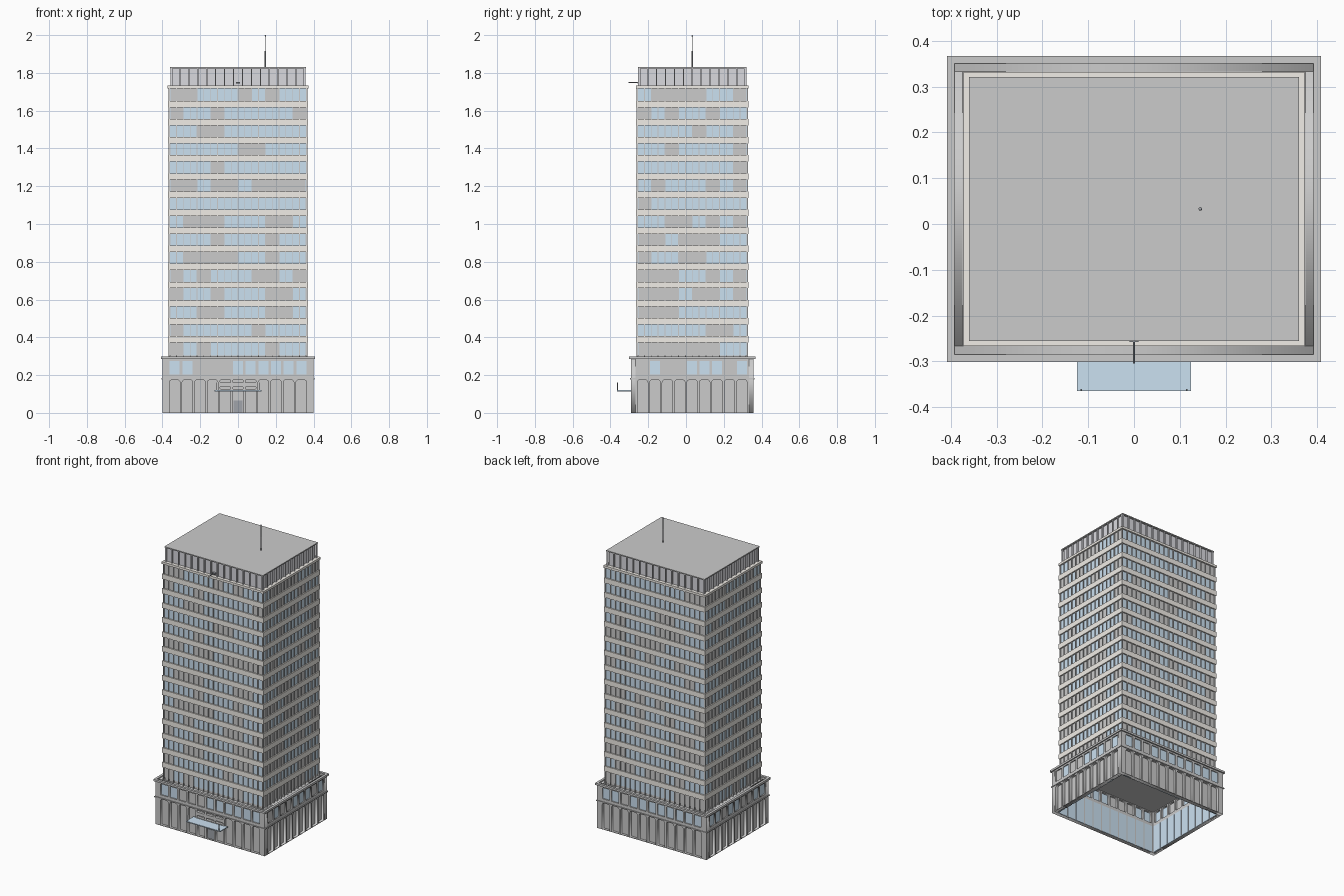
import bpy, bmesh, math, random
from mathutils import Matrix, Vector

if "Cube" in bpy.data.objects:
    bpy.data.objects.remove(bpy.data.objects["Cube"])

random.seed(7)
CY = 0.033                                   # building centre in y
T = Matrix.Translation


def material(name, rgb):
    m = bpy.data.materials.new(name)
    m.diffuse_color = (*rgb, 1)
    m.use_nodes = True
    m.node_tree.nodes["Principled BSDF"].inputs["Base Color"].default_value = m.diffuse_color
    return m


BLUE = material("blue_glass", (0.60, 0.75, 0.88))
STONE = material("pale_stone", (0.88, 0.85, 0.80))
DARK = material("dark_metal", (0.35, 0.37, 0.40))
LOUVRE = material("louvre_metal", (0.70, 0.70, 0.74))


def finish(name, bm, mat=None):
    me = bpy.data.meshes.new(name)
    bm.to_mesh(me)
    bm.free()
    ob = bpy.data.objects.new(name, me)
    bpy.context.collection.objects.link(ob)
    if mat:
        me.materials.append(mat)
    return ob


def box(bm, lo, hi, M=Matrix()):
    lo, hi = Vector(lo), Vector(hi)
    bmesh.ops.create_cube(bm, size=1, matrix=M @ T((lo + hi) / 2) @ Matrix.Diagonal((*(hi - lo), 1)))


def block(bm, hx, hy, z0, z1):
    box(bm, (-hx, CY - hy, z0), (hx, CY + hy, z1))


def sides(hx, hy):
    """Four wall frames: x along the wall, -y outward, origin on the wall face."""
    for k in range(4):
        half, d = ((hx, hy), (hy, hx))[k % 2]
        yield k, half, T((0, CY, 0)) @ Matrix.Rotation(k * math.pi / 2, 4, 'Z') @ T((0, -d, 0))


def ring(bm, hx, hy, depth, z0, z1):
    for k, half, M in sides(hx, hy):
        e = half if k % 2 == 0 else half - depth
        box(bm, (-e, 0, z0), (e, depth, z1), M)


def rounded(u, w, z0, z1, rb, rt):
    """Opening outline with rounded corners (radius 0 gives a square corner)."""
    pts = []
    for i, (sx, z, r) in enumerate([(1, z1, rt), (-1, z1, rt), (-1, z0, rb), (1, z0, rb)]):
        cx, cz = u + sx * (w / 2 - r), z + (r if z == z0 else -r)
        for j in range(5 if r else 1):
            a = (i + j / 4) * math.pi / 2
            pts.append((cx + r * math.cos(a), cz + r * math.sin(a)))
    return pts


def pierced_wall(bm, half, height, holes, depth, M):
    cu = bpy.data.curves.new("outline", 'CURVE')
    cu.dimensions, cu.fill_mode, cu.extrude = '2D', 'BOTH', depth / 2
    for pts in [[(-half, 0), (half, 0), (half, height), (-half, height)]] + holes:
        s = cu.splines.new('POLY')
        s.points.add(len(pts) - 1)
        for p, (x, z) in zip(s.points, pts):
            p.co = (x, z, 0, 1)
        s.use_cyclic_u = True
    ob = bpy.data.objects.new("outline", cu)
    bpy.context.collection.objects.link(ob)
    dg = bpy.context.evaluated_depsgraph_get()
    me = bpy.data.meshes.new_from_object(ob.evaluated_get(dg))
    me.transform(M @ T((0, depth / 2, 0)) @ Matrix.Rotation(math.pi / 2, 4, 'X'))
    bm.from_mesh(me)
    bpy.data.objects.remove(ob)
    bpy.data.curves.remove(cu)
    bpy.data.meshes.remove(me)


# Podium walls with arched bays below and square windows above, open underneath
wall, clear, blind, inner = (bmesh.new() for _ in range(4))
WT = 0.025
front_blue, side_blue = {0, 1, 5, 6, 7, 8, 9, 10}, {1, 4, 5, 6, 8}
for k, half, M in sides(0.40, 0.325):
    n, pitch = ((11, 0.067), (9, 0.0657))[k % 2]
    holes = []
    for i in range(n):
        u = (i - (n - 1) / 2) * pitch
        if k == 0 and abs(u) < 0.08:         # entrance bays with transom lights
            holes += [rounded(u, 0.055, 0.003, 0.118, 0, 0),
                      rounded(u, 0.055, 0.125, 0.139, 0.005, 0.005),
                      rounded(u, 0.055, 0.160, 0.175, 0.005, 0.005)]
        else:
            holes.append(rounded(u, 0.055, 0.003, 0.175, 0, 0.014))
        holes.append(rounded(u, 0.053, 0.203, 0.275, 0, 0))
        blue = i in (side_blue if k % 2 else front_blue) if k < 2 else random.random() < 0.6
        box(clear if blue else blind, (u - 0.028, 0.007, 0.20), (u + 0.028, 0.011, 0.278), M)
        box(blind, (u - 0.029, 0.017, 0), (u + 0.029, 0.020, 0.18), M)
        box(inner, (u - 0.029, 0.020, 0), (u + 0.029, 0.028, 0.18), M)
    pierced_wall(wall, half if k % 2 == 0 else half - WT, 0.29, holes, WT, M)
finish("podium_walls", wall)
finish("ground_floor_glass", inner, BLUE)

bm = bmesh.new()
ring(bm, 0.408, 0.334, 0.016, 0.285, 0.298)
ring(bm, 0.405, 0.330, 0.012, 0.178, 0.184)
finish("podium_cornices", bm)
bm = bmesh.new()
block(bm, 0.395, 0.32, 0.280, 0.288)
finish("podium_roof", bm)

# Tower core, glazing, mullions and floor bands
BASE, TOP, FLOOR, ROWS = 0.288, 1.722, 0.0957, 15
HX, HY = 0.362, 0.289
bm = bmesh.new()
block(bm, HX - 0.004, HY - 0.004, BASE, TOP)
finish("tower_core", bm)

mull = bmesh.new()
for k, half, M in sides(HX, HY):
    n = (20, 16)[k % 2]
    step = 2 * half / n
    for i in range(n + 1):
        u = -half + i * step
        box(mull, (u - 0.002, -0.006, BASE), (u + 0.002, 0.003, TOP), M)
    for r in range(ROWS):
        zc = 0.39 + (r - 1) * FLOOR
        z0, z1 = max(BASE, zc + 0.01), min(TOP, zc + FLOOR - 0.01)
        for i in range(0, n, 2):
            u = -half + i * step
            box(clear if random.random() < 0.6 else blind, (u, 0, z0), (u + 2 * step, 0.004, z1), M)
finish("tower_mullions", mull)
finish("clear_windows", clear, BLUE)
finish("blind_windows", blind)

bm = bmesh.new()
for r in range(ROWS - 1):
    zc = 0.39 + r * FLOOR
    ring(bm, 0.370, 0.297, 0.012, zc - 0.017, zc + 0.017)
finish("floor_bands", bm, STONE)
bm = bmesh.new()
block(bm, 0.372, 0.299, 1.717, 1.732)
finish("tower_cap", bm, STONE)

# Rooftop plant storey with vertical ribs
bm = bmesh.new()
block(bm, 0.348, 0.276, 1.732, 1.826)
for k, half, M in sides(0.358, 0.286):
    n = (15, 12)[k % 2]
    for i in range(n + 1):
        u = (half - 0.003) * (2 * i / n - 1)
        box(bm, (u - 0.003, 0, 1.732), (u + 0.003, 0.012, 1.826), M)
finish("plant_storey", bm, LOUVRE)
bm = bmesh.new()
block(bm, 0.360, 0.288, 1.824, 1.831)
finish("roof", bm)


def rod(bm, p, q, r, sides_n=10):
    p, q = Vector(p), Vector(q)
    M = T((p + q) / 2) @ (q - p).to_track_quat('Z', 'Y').to_matrix().to_4x4()
    bmesh.ops.create_cone(bm, cap_ends=True, segments=sides_n, radius1=r, radius2=r,
                          depth=(q - p).length, matrix=M)


# Antenna mast
bm = bmesh.new()
rod(bm, (0.145, CY, 1.83), (0.145, CY, 1.915), 0.004)
rod(bm, (0.145, CY, 1.91), (0.145, CY, 1.996), 0.002)
bmesh.ops.create_uvsphere(bm, u_segments=10, v_segments=6, radius=0.004, matrix=T((0.145, CY, 1.996)))
finish("antenna", bm, DARK)

# Horizontal flagpole over the entrance front
bm = bmesh.new()
rod(bm, (0, -0.245, 1.748), (0, -0.305, 1.748), 0.0025)
box(bm, (-0.01, -0.258, 1.743), (0.01, -0.243, 1.753))
finish("flagpole", bm, DARK)

# Entrance canopy and door
bm = bmesh.new()
box(bm, (-0.125, -0.365, 0.114), (0.125, -0.285, 0.120))
finish("canopy", bm, BLUE)
bm = bmesh.new()
for s in (-1, 1):
    rod(bm, (s * 0.115, -0.362, 0.117), (s * 0.115, -0.362, 0.160), 0.002, 6)
finish("canopy_rods", bm, DARK)
bm = bmesh.new()
box(bm, (-0.025, -0.281, 0), (0.025, -0.272, 0.065))
finish("door", bm, DARK)
